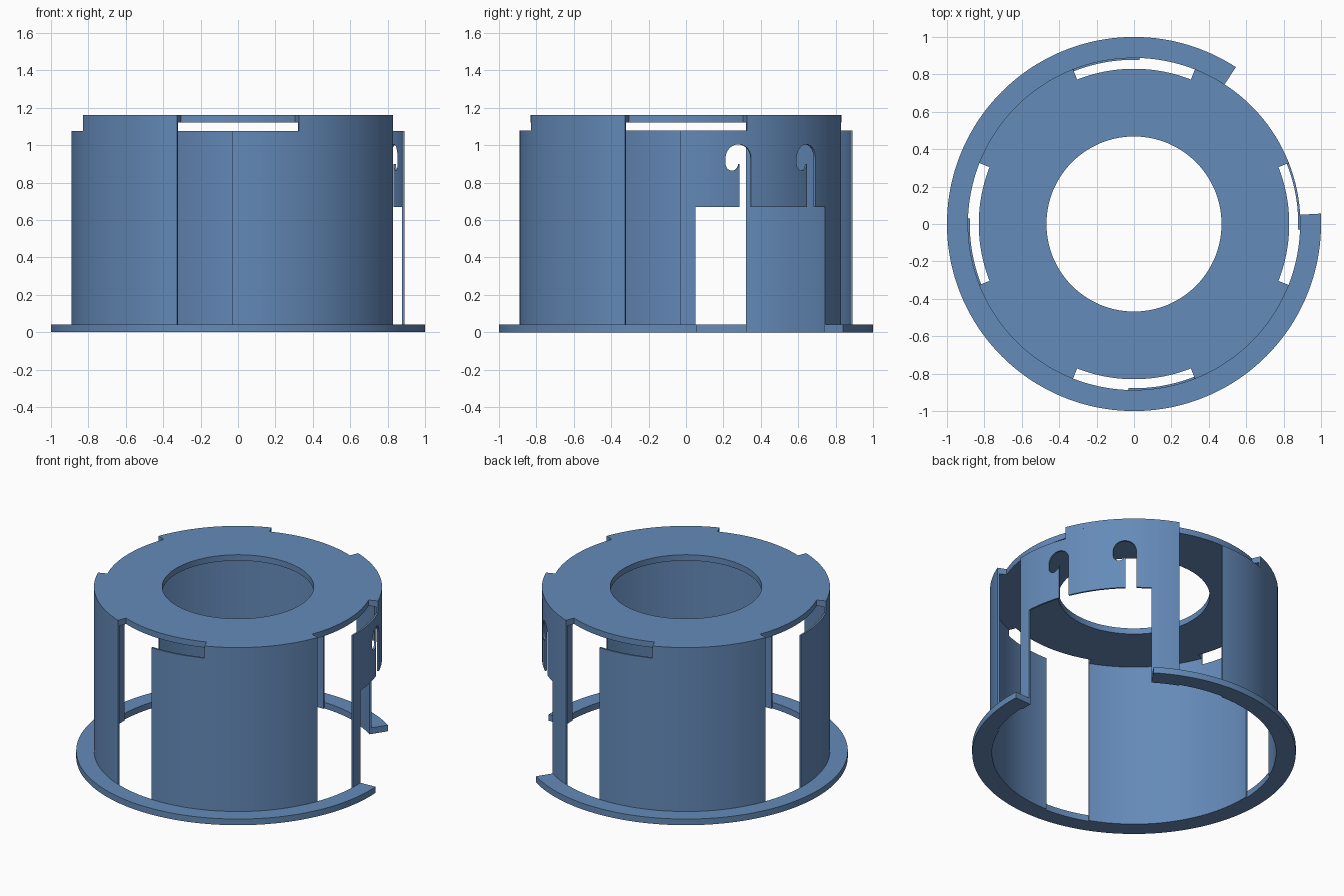
import bpy, bmesh, math
from math import radians, sin, cos, pi

if "Cube" in bpy.data.objects:
    bpy.data.objects.remove(bpy.data.objects["Cube"])

WALL_IN, WALL_OUT = 0.878, 0.89
SLOT = 21.5                      # half angle of each rim slot, degrees
GAP0, GAP1 = 3.2, 57.0           # opening in the base and the right panel

blue = bpy.data.materials.new("blue")
blue.diffuse_color = (0.128, 0.256, 0.485, 1)
blue.use_nodes = True
blue.node_tree.nodes["Principled BSDF"].inputs["Base Color"].default_value = blue.diffuse_color


def make_object(name, bm):
    bmesh.ops.recalc_face_normals(bm, faces=bm.faces)
    mesh = bpy.data.meshes.new(name)
    bm.to_mesh(mesh)
    bm.free()
    mesh.materials.append(blue)
    obj = bpy.data.objects.new(name, mesh)
    bpy.context.collection.objects.link(obj)
    return obj


def smooth(obj):
    bpy.ops.object.select_all(action='DESELECT')
    obj.select_set(True)
    bpy.context.view_layer.objects.active = obj
    bpy.ops.object.shade_smooth_by_angle(angle=radians(30))


def sweep(name, segments, closed=False):
    """Sweep rectangles (a0, a1, r0, r1, z0, z1) around z, stepping between segments."""
    bm = bmesh.new()
    rings = []
    for a0, a1, r0, r1, z0, z1 in segments:
        n = max(1, round((a1 - a0) / 1.5))
        for i in range(n + 1):
            a = radians(a0 + 0.01 + (a1 - a0 - 0.02) * i / n)
            rings.append([bm.verts.new((r * cos(a), r * sin(a), z))
                          for r, z in ((r0, z0), (r1, z0), (r1, z1), (r0, z1))])
    pairs = list(zip(rings, rings[1:]))
    if closed:
        pairs.append((rings[-1], rings[0]))
    else:
        bm.faces.new(rings[0])
        bm.faces.new(rings[-1])
    for p, q in pairs:
        for k in range(4):
            j = (k + 1) % 4
            bm.faces.new((p[k], p[j], q[j], q[k]))
    return make_object(name, bm)


def hook_cutter(center):
    """Cane-shaped prism wrapped on the wall, centred at an angle in degrees."""
    R, r, leg = 0.072, 0.0365, 0.005
    pts = [(leg, 0.6), (R, 0.6)]
    pts += [(R * cos(pi * i / 20), 0.932 + R * sin(pi * i / 20)) for i in range(21)]
    pts += [(r - R + r * cos(pi + pi * i / 14), 0.9 + r * sin(pi + pi * i / 14))
            for i in range(15)]
    pts.append((leg, 0.9))
    bm = bmesh.new()
    loops = []
    for rad in (0.8, 0.97):
        loops.append([bm.verts.new((rad * cos(radians(center) + u / WALL_OUT),
                                    rad * sin(radians(center) + u / WALL_OUT), z))
                      for u, z in pts])
    for lp in loops:
        bm.faces.new(lp)
    for k in range(len(pts)):
        j = (k + 1) % len(pts)
        bm.faces.new((loops[0][k], loops[0][j], loops[1][j], loops[1][k]))
    bmesh.ops.triangulate(bm, faces=[f for f in bm.faces if len(f.verts) > 4])
    cutter = make_object("hook_cutter", bm)
    cutter.hide_render = True
    return cutter


# Base flange, open over the right panel
smooth(sweep("base_flange", [(GAP1, 360 + GAP0, WALL_OUT - 0.002, 1.0, 0, 0.042)]))

# Top plate with a round hole and four rim slots
plate = []
for q in range(4):
    a = 90 * q
    plate.append((a - SLOT, a + SLOT, 0.468, 0.83, 1.12, 1.16))
    plate.append((a + SLOT, a + 90 - SLOT, 0.468, WALL_OUT, 1.12, 1.16))
smooth(sweep("top_plate", plate, closed=True))

# Three plain wall panels: a low strip in the slot, then the full-height part
LOW, TOP = 1.077, 1.121
for q, side in ((1, "back"), (2, "left"), (3, "front")):
    a = 90 * q
    smooth(sweep(side + "_panel", [
        (a - 2, a + SLOT, WALL_IN, WALL_OUT, 0, LOW),
        (a + SLOT, a + 90 - SLOT, WALL_IN, WALL_OUT, 0, TOP)]))

# Right panel with the large opening and two hook slots
right = sweep("right_panel", [
    (-2, GAP0, WALL_IN, WALL_OUT, 0, LOW),
    (GAP0, SLOT, WALL_IN, WALL_OUT, 0.67, LOW),
    (SLOT, GAP1, WALL_IN, WALL_OUT, 0.67, TOP),
    (GAP1, 90 - SLOT, WALL_IN, WALL_OUT, 0, TOP)])
for center in (18.4, 46.3):
    cutter = hook_cutter(center)
    mod = right.modifiers.new("hook", 'BOOLEAN')
    mod.operation = 'DIFFERENCE'
    mod.solver = 'EXACT'
    mod.object = cutter
    bpy.context.view_layer.objects.active = right
    bpy.ops.object.modifier_apply(modifier=mod.name)
    bpy.data.objects.remove(cutter)
smooth(right)
